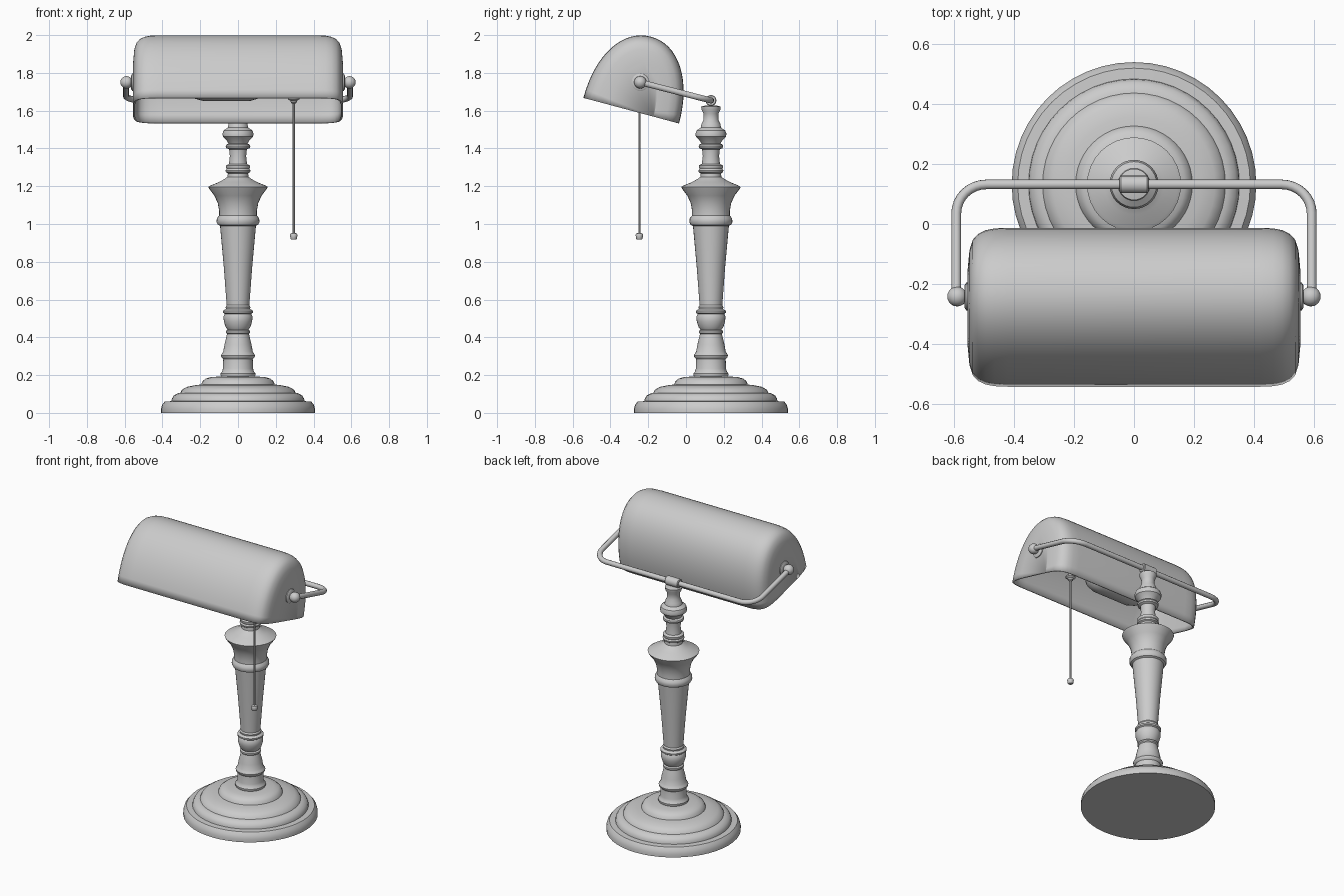
import bpy, bmesh
from math import sin, cos, pi, radians
from mathutils import Vector, Matrix

if "Cube" in bpy.data.objects:
    bpy.data.objects.remove(bpy.data.objects["Cube"])

POST_Y = 0.132                     # axis of base and column
PIVOT = Vector((0, -0.242, 1.75))  # axis the shade swings on


def finish(name, bm, angle=35):
    bmesh.ops.remove_doubles(bm, verts=bm.verts, dist=1e-5)
    bmesh.ops.recalc_face_normals(bm, faces=bm.faces)
    me = bpy.data.meshes.new(name)
    bm.to_mesh(me)
    bm.free()
    ob = bpy.data.objects.new(name, me)
    bpy.context.collection.objects.link(ob)
    bpy.ops.object.select_all(action='DESELECT')
    bpy.context.view_layer.objects.active = ob
    ob.select_set(True)
    bpy.ops.object.shade_smooth_by_angle(angle=radians(angle))
    return ob


def lathe(name, profile, origin, axis='Z', segs=32):
    """Spin (radius, height) points; axis 'X' lays the height along x."""
    bm = bmesh.new()
    rings = [[bm.verts.new((r * cos(2 * pi * i / segs), r * sin(2 * pi * i / segs), h))
              for i in range(segs)] for r, h in profile]
    for a, b in zip(rings, rings[1:]):
        for i in range(segs):
            j = (i + 1) % segs
            bm.faces.new((a[i], a[j], b[j], b[i]))
    bm.faces.new(rings[0][::-1])
    bm.faces.new(rings[-1])
    rot = Matrix.Rotation(pi / 2, 4, 'Y') if axis == 'X' else Matrix()
    bm.transform(Matrix.Translation(origin) @ rot)
    return finish(name, bm)


def ball(r, n=10, z=0):
    return [(max(r * sin(pi * i / n), 0.0005), z - r * cos(pi * i / n)) for i in range(n + 1)]


# stepped round base
lathe("base", [(.408, 0), (.408, .02), (.402, .042), (.388, .06), (.352, .062),
               (.35, .075), (.34, .092), (.318, .104), (.305, .106), (.297, .122),
               (.27, .138), (.225, .147), (.195, .15), (.188, .168), (.17, .182),
               (.14, .19), (.085, .193)], (0, POST_Y, 0), segs=48)

# turned column
lathe("column", [(.088, .19), (.093, .2), (.093, .208), (.084, .22), (.08, .235),
                 (.078, .285), (.088, .295), (.09, .305), (.084, .316), (.078, .325),
                 (.072, .36), (.06, .41), (.058, .418), (.064, .424), (.064, .434), (.055, .44),
                 (.066, .455), (.075, .485), (.077, .51), (.07, .524), (.079, .53), (.08, .54),
                 (.064, .55), (.066, .56), (.06, .57), (.075, .77), (.095, .99),
                 (.107, .996), (.114, 1.01), (.112, 1.03), (.1, 1.045),
                 (.1, 1.07), (.107, 1.11), (.125, 1.15), (.154, 1.188), (.157, 1.196),
                 (.145, 1.204), (.1, 1.222), (.072, 1.238), (.055, 1.25), (.054, 1.268),
                 (.064, 1.274), (.066, 1.284), (.06, 1.293), (.064, 1.3), (.064, 1.31),
                 (.048, 1.318), (.043, 1.36), (.047, 1.395), (.062, 1.402), (.065, 1.412),
                 (.062, 1.42), (.05, 1.426), (.062, 1.445), (.08, 1.462), (.082, 1.478),
                 (.076, 1.495), (.054, 1.51), (.05, 1.53), (.04, 1.55), (.04, 1.585),
                 (.05, 1.605), (.052, 1.622), (.025, 1.628)], (0, POST_Y, 0))

# knuckle gripping the arm
lathe("knuckle", [(.025, -.048), (.029, -.044), (.029, .044), (.025, .048)],
      (0, POST_Y, 1.654), 'X', 20)

# U-shaped arm with rounded corners, sloping up to the pivot
AX, BEND = 0.593, 0.1
start = Vector((0, POST_Y, 1.654))
slope = Vector((0, PIVOT.y, PIVOT.z)) - start
slope_dir = slope.normalized()
half = []
for i in range(9):
    t = i / 8 * pi / 2
    half.append(start + Vector((AX - BEND + BEND * sin(t), 0, 0)) + slope_dir * BEND * (1 - cos(t)))
half.append(start + Vector((AX, 0, 0)) + slope)
path = [Vector((-p.x, p.y, p.z)) for p in reversed(half)] + half
cu = bpy.data.curves.new("arm", 'CURVE')
cu.dimensions = '3D'
cu.bevel_depth = 0.0165
cu.bevel_resolution = 3
cu.use_fill_caps = True
sp = cu.splines.new('POLY')
sp.points.add(len(path) - 1)
for pt, p in zip(sp.points, path):
    pt.co = (*p, 1)
sp.use_smooth = True
bpy.context.collection.objects.link(bpy.data.objects.new("arm", cu))

# pivot ball, pin and washer at each end
for side, s in (("left", -1), ("right", 1)):
    at = Vector((s * .59, PIVOT.y, PIVOT.z))
    lathe(side + "_pivot_ball", ball(.033), at, 'X', 20)
    lathe(side + "_pivot_washer", [(.046, -.012), (.046, .006), (.036, .012)] if s > 0 else
          [(.036, -.012), (.046, -.006), (.046, .012)], (s * .554, PIVOT.y, PIVOT.z), 'X', 24)

# shade: tilted half-oval trough with rounded ends, open below
TILT = radians(15)
ends = [(.42, 0), (.465, .002), (.495, .008), (.52, .02), (.538, .04), (.549, .075), (.555, .14)]
stations = [(-x, d) for x, d in reversed(ends)] + ends
bm = bmesh.new()
N, P = 32, 2 / 2.12
rings = []
for x, d in stations:
    ring = []
    for i in range(N + 1):
        t = pi * i / N
        c = cos(t)
        u = (.262 - d) * (1 if c > 0 else -1) * abs(c) ** P
        v = (.405 - d) * max(sin(t), 0) ** P
        ring.append(bm.verts.new((x, -.29 + u * cos(TILT) + v * sin(TILT),
                                  1.60 - u * sin(TILT) + v * cos(TILT))))
    rings.append(ring)
for a, b in zip(rings, rings[1:]):
    for i in range(N):
        bm.faces.new((a[i], b[i], b[i + 1], a[i + 1]))
bm.faces.new(rings[0])
bm.faces.new(rings[-1][::-1])
shade = finish("shade", bm, 50)
mod = shade.modifiers.new("thickness", 'SOLIDIFY')
mod.thickness = 0.01
mod.offset = -1

# rod, socket and bulb inside the shade
lathe("inner_rod", [(.015, -.59), (.015, .59)], PIVOT, 'X', 12)
lathe("socket", [(.03, .12), (.045, .14), (.045, .32), (.03, .34)], PIVOT, 'X', 24)
lathe("bulb", [(.001, -.28), (.05, -.27), (.085, -.235), (.1, -.18), (.1, .06),
               (.085, .11), (.05, .145), (.03, .15)], PIVOT, 'X', 24)

# pull switch, chain and bob
CX = 0.295
lathe("pull_switch", [(.006, 1.636), (.015, 1.642), (.017, 1.652), (.03, 1.66), (.03, 1.668),
                      (.016, 1.674), (.016, 1.72)], (CX, PIVOT.y - .005, 0), segs=20)
lathe("pull_chain", [(.0055, .94), (.0055, 1.65)], (CX, PIVOT.y - .005, 0), segs=8)
lathe("pull_bob", [(.013, .917), (.017, .922), (.02, .943), (.017, .949), (.006, .953)],
      (CX, PIVOT.y - .005, 0), segs=16)
